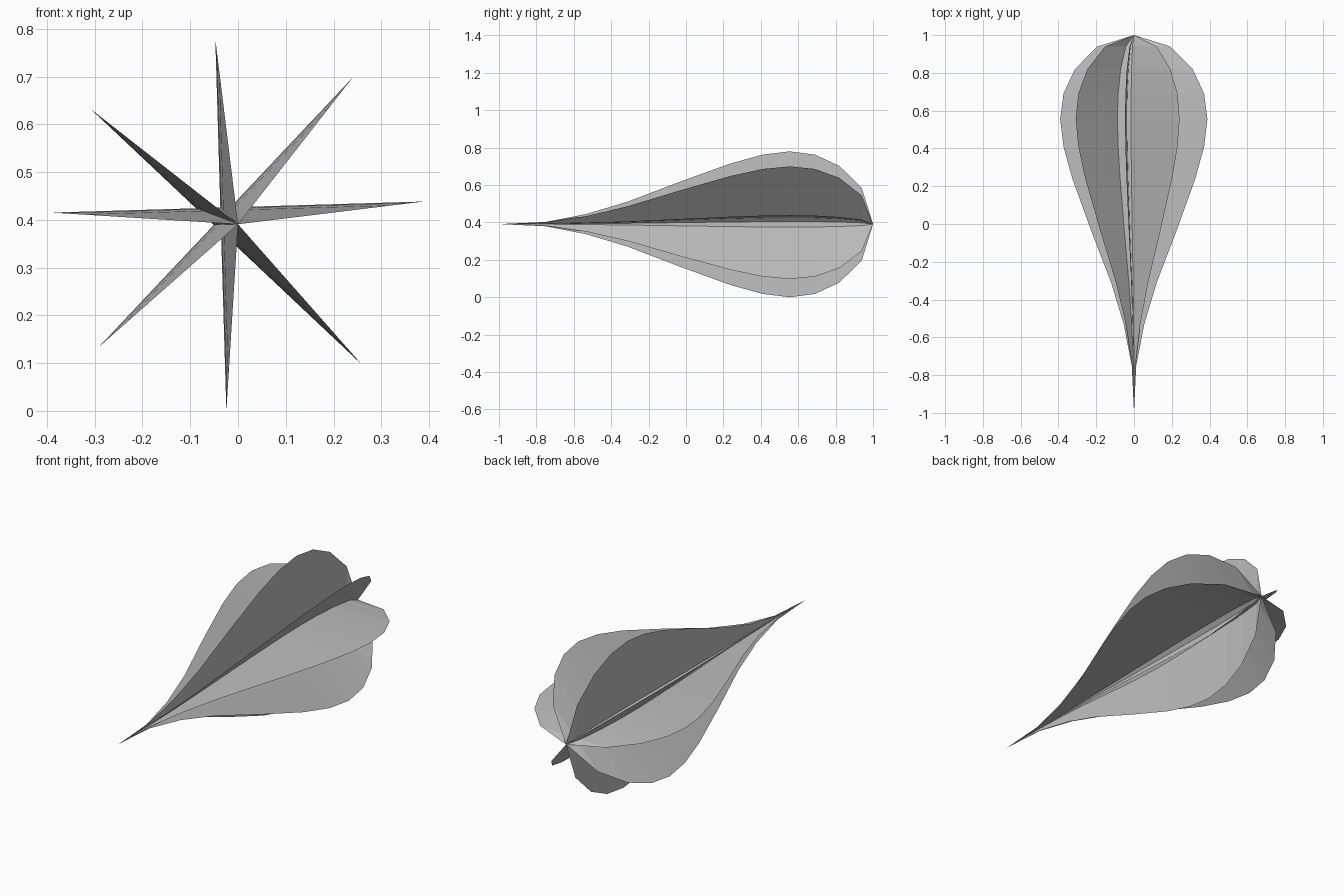
import bpy
import bmesh
import math
from mathutils import Vector

cube = bpy.data.objects.get("Cube")
if cube:
    bpy.data.objects.remove(cube, do_unlink=True)

# Shared grey material
grey = bpy.data.materials.new("light_grey")
grey.use_nodes = True
colour = (0.52, 0.52, 0.52, 1)
grey.diffuse_color = colour
grey.node_tree.nodes["Principled BSDF"].inputs["Base Color"].default_value = colour

# Fin outline: position along the length, and fraction of the full width
PROFILE = [(-0.75, 0.03), (-0.53, 0.14), (-0.31, 0.31), (-0.03, 0.585),
           (0.24, 0.835), (0.41, 0.955), (0.555, 1), (0.69, 0.955),
           (0.82, 0.80), (0.94, 0.495)]
HALF_WIDTH = 0.39
OFFSET = 0.036      # bow of each fin away from the axis
AXIS_Z = 0.391
TILT = math.radians(1.7)


def make_fin(name, angle):
    """Thin bowed leaf spanning the axis, pointed at both ends."""
    across = Vector((math.cos(angle), 0, math.sin(angle)))
    normal = Vector((-math.sin(angle), 0, math.cos(angle)))
    axis = Vector((0, 0, AXIS_Z))
    bm = bmesh.new()
    nose = bm.verts.new(axis + Vector((0, -1, 0)))
    tail = bm.verts.new(axis + Vector((0, 1, 0)))
    rows = []
    for y, s in PROFILE:
        mid = axis + Vector((0, y, 0)) + normal * OFFSET * s
        rows.append([bm.verts.new(mid + across * HALF_WIDTH * s * side)
                     for side in (-1, 1)])
    bm.faces.new((nose, rows[0][1], rows[0][0]))
    for a, b in zip(rows, rows[1:]):
        bm.faces.new((a[0], a[1], b[1], b[0]))
    bm.faces.new((rows[-1][0], rows[-1][1], tail))
    mesh = bpy.data.meshes.new(name)
    bm.to_mesh(mesh)
    bm.free()
    mesh.materials.append(grey)
    bpy.context.collection.objects.link(bpy.data.objects.new(name, mesh))


# Four fins crossing around the long axis
names = ["level_fin", "rising_fin", "upright_fin", "falling_fin"]
for i, name in enumerate(names):
    make_fin(name, TILT + i * math.pi / len(names))
